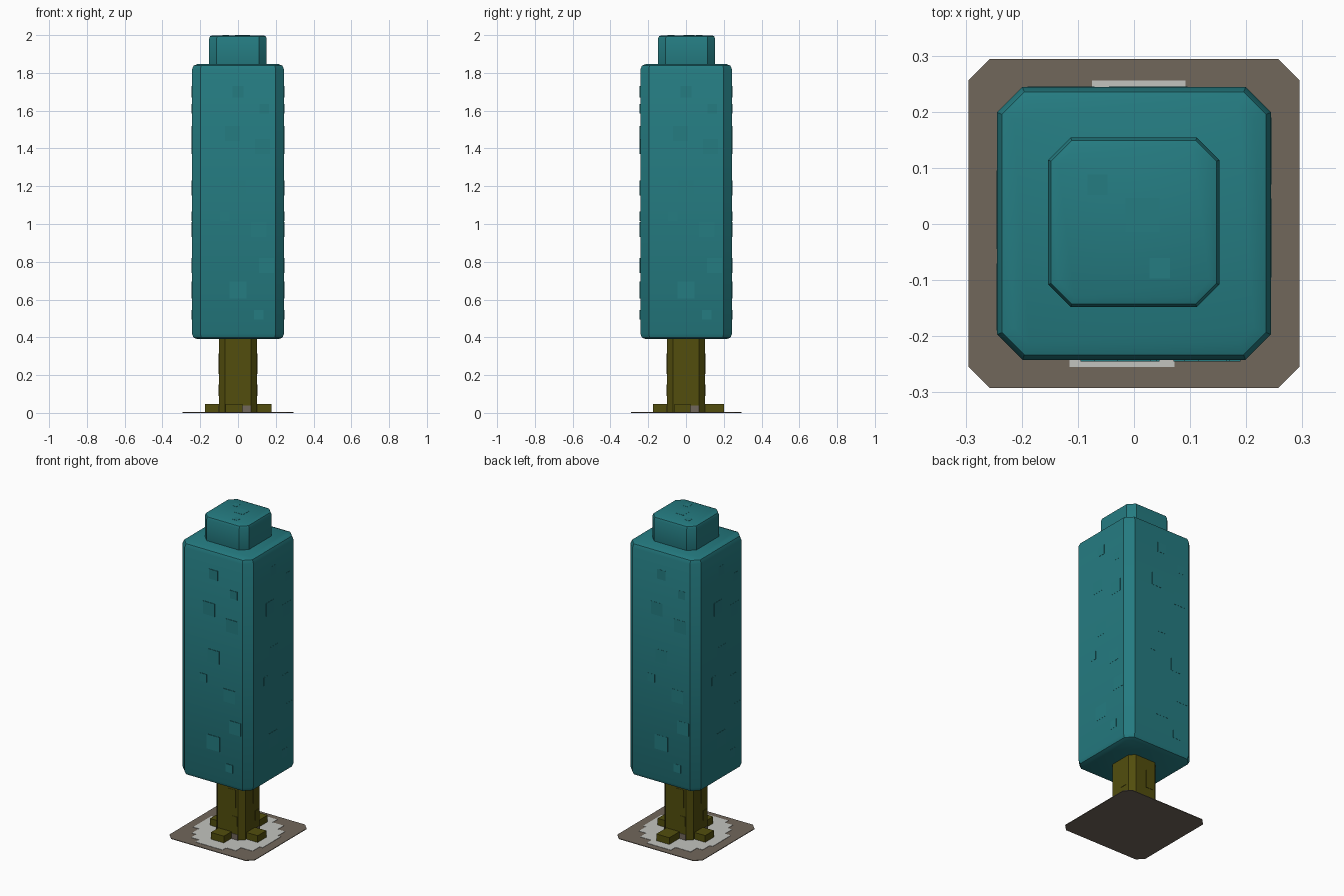
import bpy, bmesh
from math import pi
from mathutils import Matrix

old = bpy.data.objects.get("Cube")
if old:
    bpy.data.objects.remove(old, do_unlink=True)


def material(name, rgb):
    m = bpy.data.materials.new(name)
    m.use_nodes = True
    m.diffuse_color = (*rgb, 1)
    m.node_tree.nodes["Principled BSDF"].inputs["Base Color"].default_value = (*rgb, 1)
    return m


TEAL = material("teal leaves", (0.018, 0.2, 0.22))
BARK = material("olive bark", (0.085, 0.076, 0.004))
SOIL = material("brown soil", (0.165, 0.135, 0.105))
SNOW = material("pale ground", (0.54, 0.55, 0.52))


def add_box(bm, x, y, z):
    """Add a box given its (low, high) range on each axis."""
    size = Matrix.Diagonal((x[1] - x[0], y[1] - y[0], z[1] - z[0], 1))
    centre = Matrix.Translation((sum(x) / 2, sum(y) / 2, sum(z) / 2))
    return bmesh.ops.create_cube(bm, size=1, matrix=centre @ size)["verts"]


def finish(bm, name, mat, smooth=False):
    bmesh.ops.recalc_face_normals(bm, faces=bm.faces)
    me = bpy.data.meshes.new(name)
    bm.to_mesh(me)
    bm.free()
    me.materials.append(mat)
    ob = bpy.data.objects.new(name, me)
    bpy.context.collection.objects.link(ob)
    if smooth:
        bpy.ops.object.select_all(action='DESELECT')
        ob.select_set(True)
        bpy.context.view_layer.objects.active = ob
        bpy.ops.object.shade_smooth_by_angle(angle=0.6)
    return ob


def block(name, mat, x, y, z, corner, rim=0):
    """Box with chamfered upright corners and softly rounded rims."""
    bm = bmesh.new()
    add_box(bm, x, y, z)
    upright = [e for e in bm.edges if abs(e.verts[0].co.z - e.verts[1].co.z) > 1e-4]
    bmesh.ops.bevel(bm, geom=upright, offset=corner, segments=1, affect='EDGES')
    if rim:
        flat = [e for e in bm.edges if abs(e.verts[0].co.z - e.verts[1].co.z) < 1e-4]
        bmesh.ops.bevel(bm, geom=flat, offset=rim, segments=2, profile=0.5, affect='EDGES')
    return finish(bm, name, mat, rim > 0)


def boxes(name, mat, ranges):
    bm = bmesh.new()
    for r in ranges:
        add_box(bm, *r)
    return finish(bm, name, mat)


def side_plates(name, mat, wall, spots):
    """Thin square plates (u, z, half width, half height) on all four walls."""
    bm = bmesh.new()
    for turn in range(4):
        for u, z, w, h in spots:
            verts = add_box(bm, (wall - 0.005, wall + 0.002), (u - w, u + w), (z - h, z + h))
            bmesh.ops.rotate(bm, verts=verts, matrix=Matrix.Rotation(turn * pi / 2, 3, 'Z'))
    return finish(bm, name, mat)


# Ground plate and the stepped pale patch on it
block("ground_plate", SOIL, (-0.295, 0.295), (-0.292, 0.294), (0, 0.004), 0.038)
rows = [(-0.255, -0.22, -0.115, 0.072), (-0.22, -0.17, -0.17, 0.14),
        (-0.17, -0.1, -0.2, 0.22), (-0.1, 0.08, -0.24, 0.24),
        (0.08, 0.15, -0.22, 0.22), (0.15, 0.21, -0.18, 0.17),
        (0.21, 0.256, -0.075, 0.092)]
boxes("pale_patch", SNOW, [((x0, x1), (y0, y1), (0.003, 0.006)) for y0, y1, x0, x1 in rows])

# Trunk, roots and bark details
block("trunk", BARK, (-0.1, 0.1), (-0.1, 0.1), (0.004, 0.42), 0.03)
boxes("roots", BARK, [
    ((0.08, 0.178), (-0.06, 0.025), (0.004, 0.048)),
    ((-0.175, -0.08), (-0.025, 0.06), (0.004, 0.048)),
    ((-0.065, 0.025), (-0.175, -0.08), (0.004, 0.048)),
    ((-0.025, 0.065), (0.08, 0.2), (0.004, 0.048))])
side_plates("bark_plates", BARK, 0.1, [(0.03, 0.26, 0.025, 0.055), (0.045, 0.12, 0.02, 0.03)])
side_plates("bark_base_patches", SOIL, 0.1, [(0.047, 0.022, 0.022, 0.018)])

# Tall crown and its top block
block("crown", TEAL, (-0.244, 0.244), (-0.242, 0.244), (0.39, 1.847), 0.045, 0.03)
block("crown_top", TEAL, (-0.153, 0.152), (-0.148, 0.154), (1.8, 1.999), 0.04, 0.018)

# Square leaf plates on the crown
leaves = [(0, 1.7, 0.03), (0.14, 1.61, 0.025), (-0.03, 1.48, 0.04), (0.13, 1.41, 0.04),
          (0, 1.19, 0.04), (-0.07, 1.04, 0.025), (0.11, 0.97, 0.04), (0.15, 0.78, 0.04),
          (0, 0.65, 0.045), (0.11, 0.52, 0.025)]
side_plates("leaf_plates", TEAL, 0.243, [(u, z, s, s) for u, z, s in leaves])
tops = [(-0.065, 0.07, 0.018), (0.015, 0.016, 0.03), (0.046, -0.079, 0.018)]
boxes("top_leaf_plates", TEAL, [((x - s, x + s), (y - s, y + s), (1.996, 2.0)) for x, y, s in tops])
